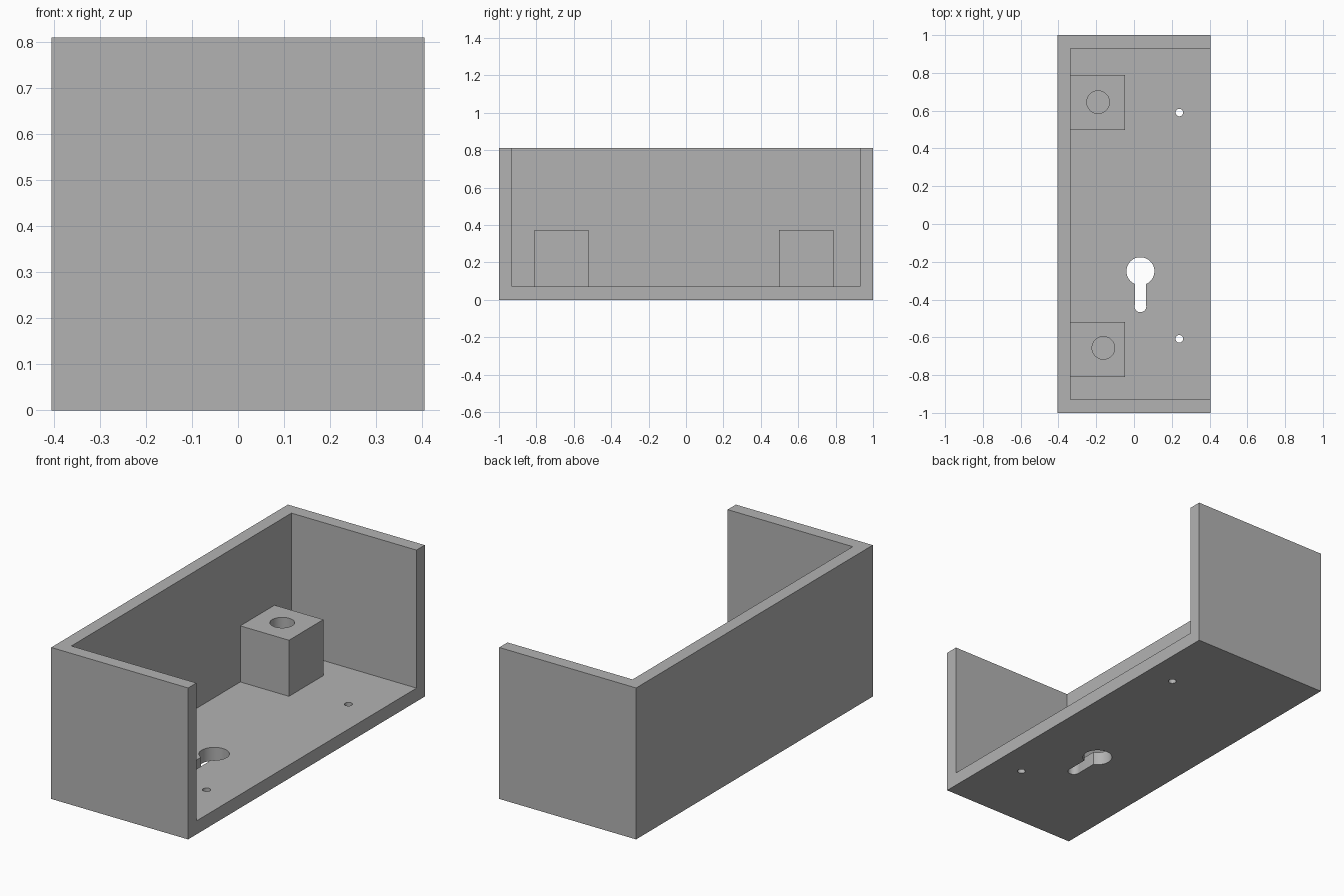
import bpy

if "Cube" in bpy.data.objects:
    bpy.data.objects.remove(bpy.data.objects["Cube"], do_unlink=True)

GREY = (0.45, 0.45, 0.45, 1)
grey = bpy.data.materials.new("plain grey")
grey.use_nodes = True
grey.diffuse_color = GREY
grey.node_tree.nodes["Principled BSDF"].inputs["Base Color"].default_value = GREY

HALF_X, HALF_Y, HEIGHT, WALL = 0.405, 1.0, 0.81, 0.07
FLOOR_TOP = 0.072
BLOCK_TOP = 0.372


def box(name, low, high):
    """Box between two opposite corners."""
    centre = [(a + b) / 2 for a, b in zip(low, high)]
    bpy.ops.mesh.primitive_cube_add(size=1, location=centre)
    ob = bpy.context.object
    ob.name = name
    ob.scale = [b - a for a, b in zip(low, high)]
    bpy.ops.object.transform_apply(location=False, rotation=False, scale=True)
    ob.data.materials.append(grey)
    return ob


def rod(name, x, y, radius, bottom, top):
    """Upright cylinder used for drilling."""
    bpy.ops.mesh.primitive_cylinder_add(
        vertices=48, radius=radius, depth=top - bottom, location=(x, y, (bottom + top) / 2))
    ob = bpy.context.object
    ob.name = name
    ob.data.materials.append(grey)
    return ob


def combine(target, other, operation):
    """Apply an exact boolean and remove the helper."""
    other.hide_render = True
    mod = target.modifiers.new("combine", "BOOLEAN")
    mod.object, mod.operation, mod.solver = other, operation, "EXACT"
    bpy.context.view_layer.objects.active = target
    bpy.ops.object.modifier_apply(modifier=mod.name)
    bpy.data.objects.remove(other, do_unlink=True)


# Housing, open at the top and on the +x side
housing = box("housing", (-HALF_X, -HALF_Y, 0), (HALF_X, HALF_Y, HEIGHT))
cavity = box("cavity", (-HALF_X + WALL, -HALF_Y + WALL, FLOOR_TOP),
             (HALF_X + 0.2, HALF_Y - WALL, HEIGHT + 0.2))
combine(housing, cavity, "DIFFERENCE")

# Keyhole through the floor: round head, straight slot, rounded end
KEY_X, SLOT = 0.034, 0.03
combine(housing, rod("keyhole_head", KEY_X, -0.25, 0.074, -0.1, 0.2), "DIFFERENCE")
combine(housing, box("keyhole_slot", (KEY_X - SLOT, -0.436, -0.1),
                     (KEY_X + SLOT, -0.25, 0.2)), "DIFFERENCE")
combine(housing, rod("keyhole_end", KEY_X, -0.436, SLOT + 0.001, -0.1, 0.2), "DIFFERENCE")

# Small screw holes through the floor
for y in (0.59, -0.608):
    combine(housing, rod("screw_hole", 0.24, y, 0.02, -0.1, 0.2), "DIFFERENCE")

# Mounting blocks with blind holes, standing against the long wall
for name, y0, y1, hole_x, hole_y in (("rear_block", 0.498, 0.788, -0.19, 0.645),
                                     ("front_block", -0.81, -0.52, -0.162, -0.656)):
    block = box(name, (-HALF_X + WALL, y0, FLOOR_TOP), (-0.047, y1, BLOCK_TOP))
    combine(block, rod("blind_hole", hole_x, hole_y, 0.06, 0.17, 0.5), "DIFFERENCE")

# Smooth the bores while keeping edges sharp
for ob in bpy.context.scene.objects:
    ob.select_set(ob.type == "MESH")
bpy.context.view_layer.objects.active = housing
bpy.ops.object.shade_smooth_by_angle()
